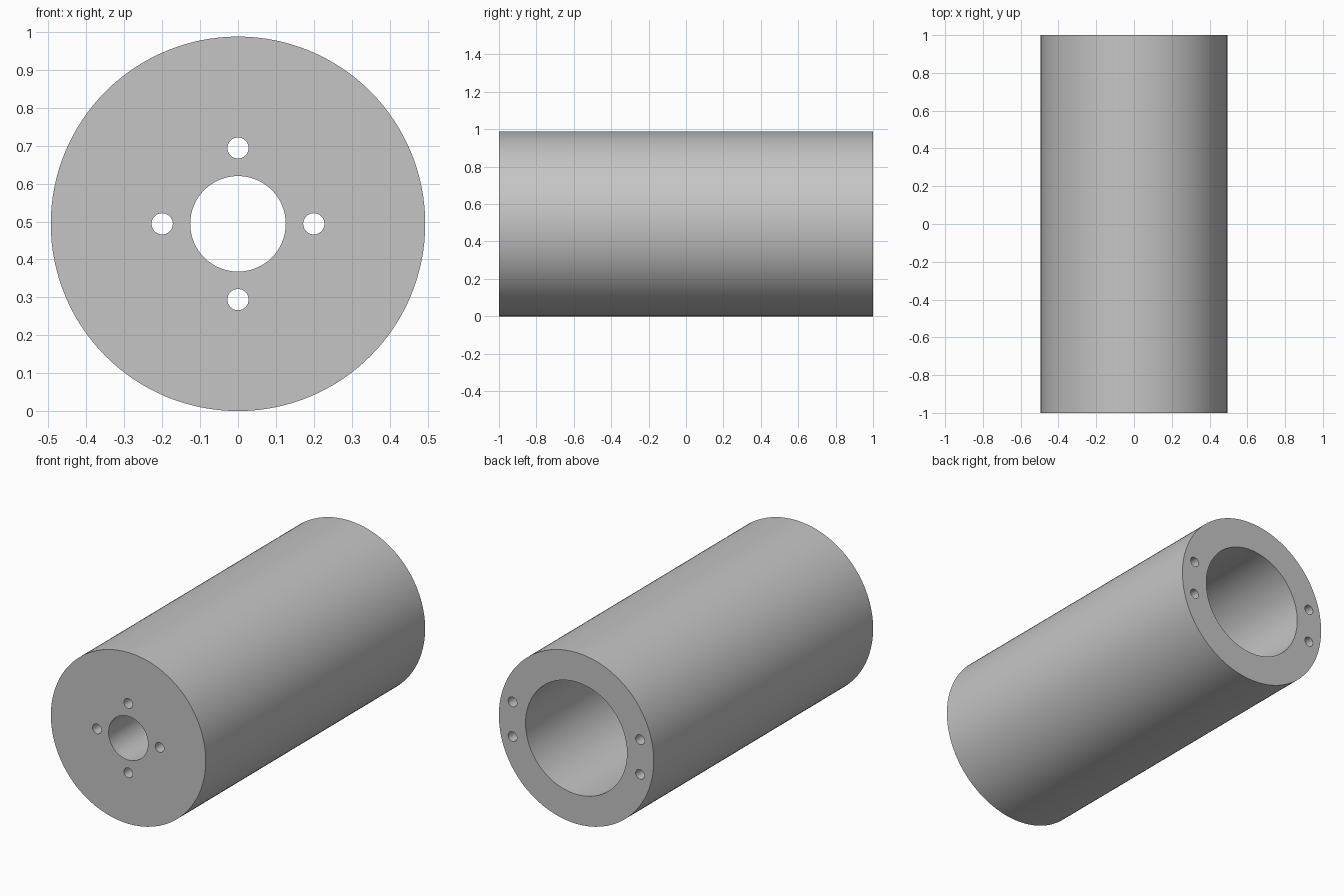
import bpy
from math import radians, sin, cos, pi

if "Cube" in bpy.data.objects:
    bpy.data.objects.remove(bpy.data.objects["Cube"], do_unlink=True)

RADIUS = 0.494
END_WALL = 0.4       # thickness of the closed front end
OVER = 0.05          # how far cutters poke out of a face


def cylinder(name, radius, y0, y1, x=0, z=0, sides=48):
    """Cylinder along y; x and z are measured from the body's axis."""
    bpy.ops.mesh.primitive_cylinder_add(
        vertices=sides, radius=radius, depth=y1 - y0,
        location=(x, (y0 + y1) / 2, RADIUS + z), rotation=(pi / 2, 0, 0))
    obj = bpy.context.object
    obj.name = name
    return obj


def cut(target, cutter):
    mod = target.modifiers.new("cut", 'BOOLEAN')
    mod.operation = 'DIFFERENCE'
    mod.solver = 'EXACT'
    mod.object = cutter
    bpy.context.view_layer.objects.active = target
    bpy.ops.object.modifier_apply(modifier=mod.name)
    bpy.data.objects.remove(cutter, do_unlink=True)


# Outer body
body = cylinder("cylinder_housing", RADIUS, -1, 1, sides=128)

# Wide bore open at the back, narrow bore through the front end
cut(body, cylinder("back_bore", 0.324, -1 + END_WALL, 1 + OVER, sides=96))
cut(body, cylinder("front_bore", 0.126, -1 - OVER, -1 + END_WALL + OVER, sides=64))

# Four bolt holes through the front end
for i in range(4):
    a = i * pi / 2
    cut(body, cylinder("front_bolt_hole", 0.028, -1 - OVER, -1 + END_WALL + OVER,
                       0.2 * cos(a), 0.2 * sin(a), sides=32))

# Two pairs of blind holes in the back rim
for sx in (-1, 1):
    for sz in (-1, 1):
        cut(body, cylinder("back_rim_hole", 0.028, 0.7, 1 + OVER,
                           0.407 * sx, 0.1 * sz, sides=32))

# Plain grey finish
grey = bpy.data.materials.new("grey_metal")
grey.use_nodes = True
colour = (0.56, 0.56, 0.56, 1)
grey.diffuse_color = colour
grey.node_tree.nodes["Principled BSDF"].inputs["Base Color"].default_value = colour
body.data.materials.clear()
body.data.materials.append(grey)

bpy.ops.object.select_all(action='DESELECT')
body.select_set(True)
bpy.context.view_layer.objects.active = body
bpy.ops.object.shade_smooth_by_angle(angle=radians(30))
